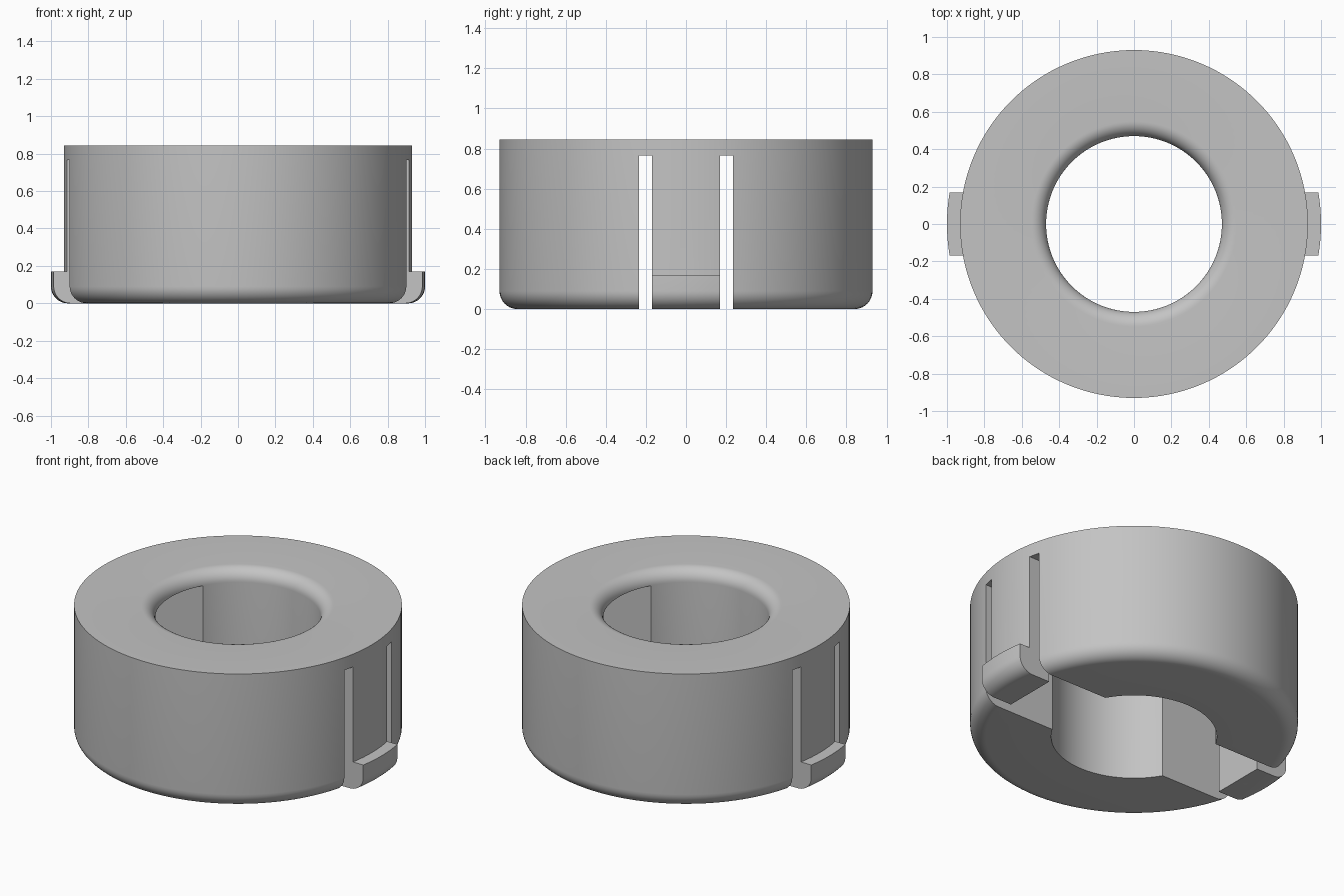
import bpy, bmesh
from math import sin, cos, pi, tau
from mathutils import Matrix, Vector

if "Cube" in bpy.data.objects:
    bpy.data.objects.remove(bpy.data.objects["Cube"], do_unlink=True)

HEIGHT, OUTER, BORE = 0.845, 0.93, 0.47
FILLET, TOP_FILLET = 0.09, 0.078
HOOK_R, HOOK_H, HOOK_ANGLE = 1.0, 0.17, 0.22
SLOT_IN, SLOT_OUT, ARM_X, POCKET_H = 0.169, 0.234, 0.77, 0.765

grey = bpy.data.materials.new("plain grey")
grey.use_nodes = True
colour = (0.55, 0.55, 0.55, 1)
grey.diffuse_color = colour
grey.node_tree.nodes["Principled BSDF"].inputs["Base Color"].default_value = colour


def arc(cx, cz, r, start, end, steps=10):
    """Points of an arc in the radius-height plane, angles in quarter turns."""
    angles = [(start + (end - start) * i / steps) * pi / 2 for i in range(steps + 1)]
    return [(cx + r * cos(a), cz + r * sin(a)) for a in angles]


def finish(name, bm):
    bmesh.ops.remove_doubles(bm, verts=bm.verts, dist=1e-5)
    bmesh.ops.recalc_face_normals(bm, faces=bm.faces)
    mesh = bpy.data.meshes.new(name)
    bm.to_mesh(mesh)
    bm.free()
    mesh.materials.append(grey)
    obj = bpy.data.objects.new(name, mesh)
    bpy.context.collection.objects.link(obj)
    return obj


def revolve(name, profile, start, angle, steps):
    """Spin a closed profile about z; cap the ends of a partial turn."""
    bm = bmesh.new()
    turn = Matrix.Rotation(start, 3, 'Z')
    face = bm.faces.new([bm.verts.new(turn @ Vector((r, 0, z))) for r, z in profile])
    full = angle >= tau
    geom = list(face.verts) + list(face.edges)
    if full:
        bm.faces.remove(face)
    else:
        geom.append(face)
    bmesh.ops.spin(bm, geom=geom, axis=(0, 0, 1), cent=(0, 0, 0),
                   angle=angle, steps=steps, use_merge=full)
    return finish(name, bm)


def combine(target, tool, operation):
    mod = target.modifiers.new(operation.lower(), 'BOOLEAN')
    mod.operation, mod.solver, mod.object = operation, 'EXACT', tool
    bpy.ops.object.select_all(action='DESELECT')
    bpy.context.view_layer.objects.active = target
    target.select_set(True)
    bpy.ops.object.modifier_apply(modifier=mod.name)
    bpy.data.objects.remove(tool, do_unlink=True)


# Ring body with rounded lower rim and rounded bore mouth
body_profile = ([(BORE, 0)] + arc(OUTER - FILLET, FILLET, FILLET, -1, 0)
                + [(OUTER, HEIGHT)]
                + arc(BORE + TOP_FILLET, HEIGHT - TOP_FILLET, TOP_FILLET, 1, 2))
body = revolve("ring_body", body_profile, 0, tau, 128)

# Hooks on the left and right snap arms, a little wide until the slots trim them
hook_profile = ([(OUTER - FILLET, 0)] + arc(HOOK_R - FILLET, FILLET, FILLET, -1, 0)
                + [(HOOK_R, HOOK_H), (OUTER - FILLET, HOOK_H)])
for side, middle in (("left", 0), ("right", pi)):
    hook = revolve(side + "_hook", hook_profile, middle - HOOK_ANGLE, 2 * HOOK_ANGLE, 10)
    combine(body, hook, 'UNION')

# Channel across the underside, with slots that free the two arms
right_side = [(1.2, -SLOT_OUT), (1.2, -SLOT_IN), (ARM_X, -SLOT_IN),
              (ARM_X, SLOT_IN), (1.2, SLOT_IN), (1.2, SLOT_OUT)]
outline = right_side + [(-x, -y) for x, y in right_side]
bm = bmesh.new()
base = bm.faces.new([bm.verts.new((x, y, -0.1)) for x, y in outline])
raised = bmesh.ops.extrude_face_region(bm, geom=[base])["geom"]
bmesh.ops.translate(bm, vec=(0, 0, POCKET_H + 0.1),
                    verts=[v for v in raised if isinstance(v, bmesh.types.BMVert)])
if base.is_valid is False:
    bmesh.ops.holes_fill(bm, edges=bm.edges)
channel = finish("channel_cutter", bm)
channel.hide_render = True
combine(body, channel, 'DIFFERENCE')

bpy.ops.object.shade_smooth_by_angle(angle=0.5)
